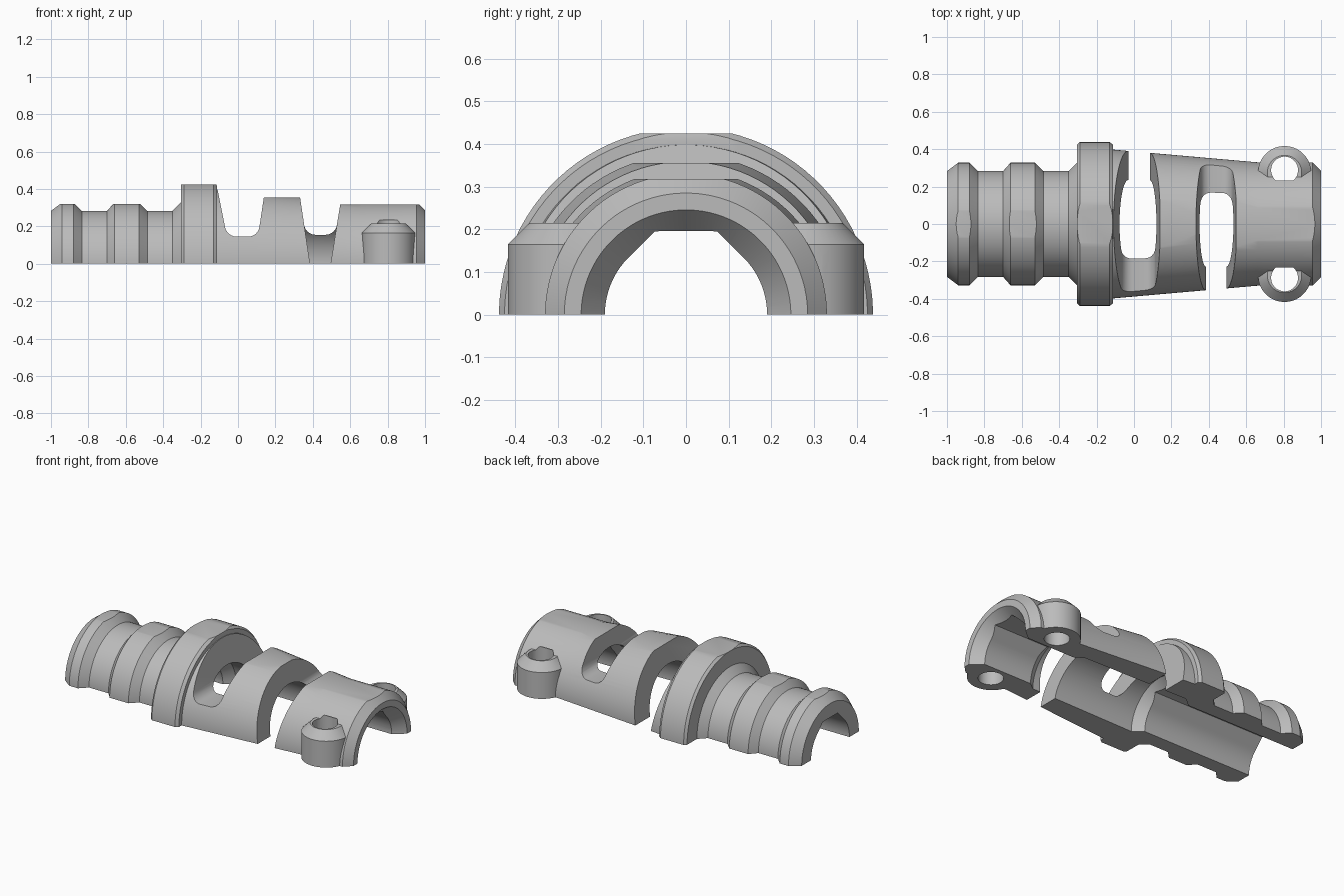
import bpy, bmesh, math
from mathutils import Matrix

old = bpy.data.objects.get("Cube")
if old:
    bpy.data.objects.remove(old, do_unlink=True)

grey = bpy.data.materials.new("plain grey")
grey.use_nodes = True
COLOUR = (0.5, 0.5, 0.5, 1)
grey.diffuse_color = COLOUR
grey.node_tree.nodes["Principled BSDF"].inputs["Base Color"].default_value = COLOUR


def make_object(name, bm):
    bmesh.ops.recalc_face_normals(bm, faces=bm.faces)
    mesh = bpy.data.meshes.new(name)
    bm.to_mesh(mesh)
    bm.free()
    mesh.materials.append(grey)
    obj = bpy.data.objects.new(name, mesh)
    bpy.context.collection.objects.link(obj)
    return obj


def crown_scale(a):
    """Widen the top of a circle to 45 degree flanks under a flat roof."""
    up, across = math.sin(a), abs(math.cos(a))
    if up <= across:
        return 1
    return min(math.sqrt(2) / (up + across), 1.03 / up)


def lathe(name, profile, segments=96, upright=None, crowned=False):
    """Solid of revolution about x, or about a vertical axis through upright."""
    bm = bmesh.new()
    rings = []
    for along, r in profile:
        ring = []
        for i in range(segments):
            a = math.tau * (i + 0.5) / segments
            s = r * crown_scale(a) if crowned else r
            ring.append(bm.verts.new((along, s * math.cos(a), s * math.sin(a))))
        rings.append(ring)
    for lower, upper in zip(rings, rings[1:]):
        for i in range(segments):
            j = (i + 1) % segments
            bm.faces.new((lower[i], lower[j], upper[j], upper[i]))
    bm.faces.new(rings[0])
    bm.faces.new(rings[-1])
    if upright:
        turn = Matrix.Rotation(-math.pi / 2, 4, "Y")
        bmesh.ops.transform(bm, matrix=Matrix.Translation((*upright, 0)) @ turn, verts=bm.verts)
    return make_object(name, bm)


def prism(name, outline, y0, y1, floor=None, radius=0.05):
    """Extrude an xz outline along y; round its edges at the floor height."""
    bm = bmesh.new()
    face = bm.faces.new([bm.verts.new((x, y0, z)) for x, z in outline])
    out = bmesh.ops.extrude_face_region(bm, geom=[face])
    moved = [v for v in out["geom"] if isinstance(v, bmesh.types.BMVert)]
    bmesh.ops.translate(bm, vec=(0, y1 - y0, 0), verts=moved)
    if floor is not None:
        edges = [e for e in bm.edges if all(abs(v.co.z - floor) < 1e-4 for v in e.verts)
                 and abs(e.verts[0].co.y - e.verts[1].co.y) > 0.1]
        bmesh.ops.bevel(bm, geom=edges, offset=radius, segments=6, profile=0.5, affect="EDGES")
    return make_object(name, bm)


def box(name, x0, x1, z0, z1):
    return prism(name, [(x0, z0), (x1, z0), (x1, z1), (x0, z1)], -0.7, 0.7)


def combine(target, tool, operation="DIFFERENCE"):
    mod = target.modifiers.new(tool.name, "BOOLEAN")
    mod.operation, mod.object, mod.solver = operation, tool, "EXACT"
    with bpy.context.temp_override(object=target, active_object=target):
        bpy.ops.object.modifier_apply(modifier=mod.name)
    bpy.data.objects.remove(tool, do_unlink=True)


# Outer body: ribbed neck, flange and tapering barrel
shell = lathe("half_shell", [
    (-1, 0.283), (-0.94, 0.328), (-0.88, 0.328), (-0.835, 0.283),
    (-0.70, 0.283), (-0.66, 0.328), (-0.53, 0.328), (-0.485, 0.283),
    (-0.35, 0.283), (-0.305, 0.328), (-0.305, 0.425), (-0.29, 0.438),
    (-0.13, 0.438), (-0.112, 0.425), (-0.112, 0.398),
    (0.66, 0.33), (0.955, 0.33), (1, 0.285)])

# Flats along the crown
for x0, x1, height in ((-1.1, -0.4, 0.32), (-0.4, -0.112, 0.425),
                       (0, 0.43, 0.355), (0.43, 1.1, 0.318)):
    combine(shell, box("crown_cutter", x0, x1, height, 0.7))

# Screw bosses on both sides
for side in (-1, 1):
    boss = lathe("boss", [(-0.1, 0.142), (0.165, 0.142), (0.215, 0.092)], 48, (0.805, side * 0.275))
    combine(shell, boss, "UNION")

# Flat-roofed through bore, wide barrel chamber and flared mouth
combine(shell, lathe("bore_cutter", [(-1.1, 0.19), (1.1, 0.19)], crowned=True))
combine(shell, lathe("chamber_cutter", [(-0.25, 0.18), (-0.18, 0.238), (0.55, 0.226), (0.61, 0.18)]))
combine(shell, lathe("mouth_cutter", [(0.92, 0.18), (1.02, 0.262)]))

# Two tapered slots, each open at the opposite side
for low, high, floor, side in (((-0.03, 0.085), (-0.11, 0.145), 0.145, 1),
                               ((0.385, 0.495), (0.325, 0.56), 0.155, -1)):
    def edge(k, z):
        return low[k] + (high[k] - low[k]) * z / 0.4

    def outline(z):
        return [(edge(0, z), z), (edge(1, z), z), (edge(1, 0.6), 0.6), (edge(0, 0.6), 0.6)]

    combine(shell, prism("slot_cutter", outline(floor), -0.6, 0.6, floor))
    combine(shell, prism("slot_opening_cutter", outline(-0.1), 0, side * 0.6))

# Screw holes, stopping under the barrel wall
for side in (-1, 1):
    combine(shell, lathe("hole_cutter", [(-0.2, 0.072), (0.235, 0.072)], 40, (0.805, side * 0.288)))

# Keep the upper half
combine(shell, box("lower_half_cutter", -1.2, 1.2, -0.7, 0))

bpy.ops.object.select_all(action="DESELECT")
shell.select_set(True)
bpy.context.view_layer.objects.active = shell
bpy.ops.object.shade_smooth_by_angle(angle=math.radians(25))
